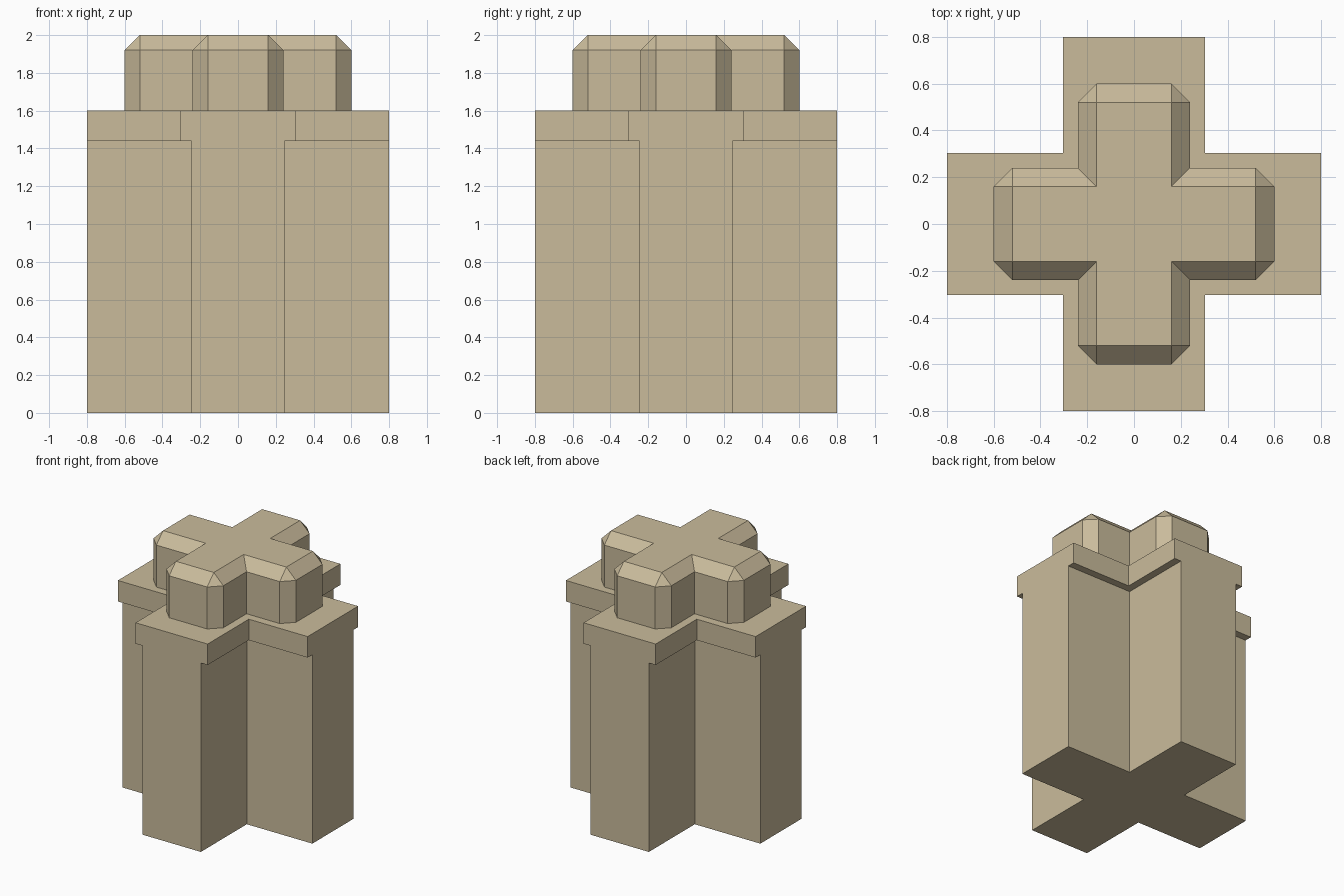
import bpy
import bmesh

if "Cube" in bpy.data.objects:
    bpy.data.objects.remove(bpy.data.objects["Cube"])

stone = bpy.data.materials.new("sandstone")
stone.diffuse_color = (0.59, 0.50, 0.33, 1.0)
stone.use_nodes = True
stone.node_tree.nodes["Principled BSDF"].inputs["Base Color"].default_value = stone.diffuse_color


def cross_outline(reach, half):
    """Counter-clockwise plus-shaped outline, one arm rotated four times."""
    points = []
    x_axis, y_axis = (1, 0), (0, 1)
    for _ in range(4):
        for a, b in ((reach, -half), (reach, half), (half, half)):
            points.append((a * x_axis[0] + b * y_axis[0],
                           a * x_axis[1] + b * y_axis[1]))
        x_axis, y_axis = y_axis, (-x_axis[0], -x_axis[1])
    return points


def cross_prism(name, reach, half, z0, z1, chamfer=0.0):
    bm = bmesh.new()
    base = bm.faces.new([bm.verts.new((x, y, z0))
                         for x, y in cross_outline(reach, half)])
    ext = bmesh.ops.extrude_face_region(bm, geom=[base], use_keep_orig=True)
    for v in ext["geom"]:
        if isinstance(v, bmesh.types.BMVert):
            v.co.z = z1
    bmesh.ops.recalc_face_normals(bm, faces=bm.faces[:])

    if chamfer:
        # Chamfer the top rim and the upright outer corners of the arms
        def wanted(e):
            a, b = (v.co for v in e.verts)
            if abs(a.z - b.z) < 1e-5:
                return a.z > (z0 + z1) / 2
            return max(abs(a.x), abs(a.y)) > reach - 1e-4
        bmesh.ops.bevel(bm, geom=[e for e in bm.edges if wanted(e)],
                        offset=chamfer, offset_type='OFFSET', segments=1,
                        profile=0.5, affect='EDGES')

    mesh = bpy.data.meshes.new(name)
    bm.to_mesh(mesh)
    bm.free()
    mesh.materials.append(stone)
    obj = bpy.data.objects.new(name, mesh)
    bpy.context.collection.objects.link(obj)
    return obj


# Tall shaft, its arm ends flush with the collar
cross_prism("shaft", 0.80, 0.247, 0.0, 1.44)
# Wider collar overhanging the sides of the arms
cross_prism("collar", 0.80, 0.304, 1.44, 1.60)
# Chamfered cross on top
cross_prism("top_cross", 0.60, 0.24, 1.60, 2.00, chamfer=0.08)
